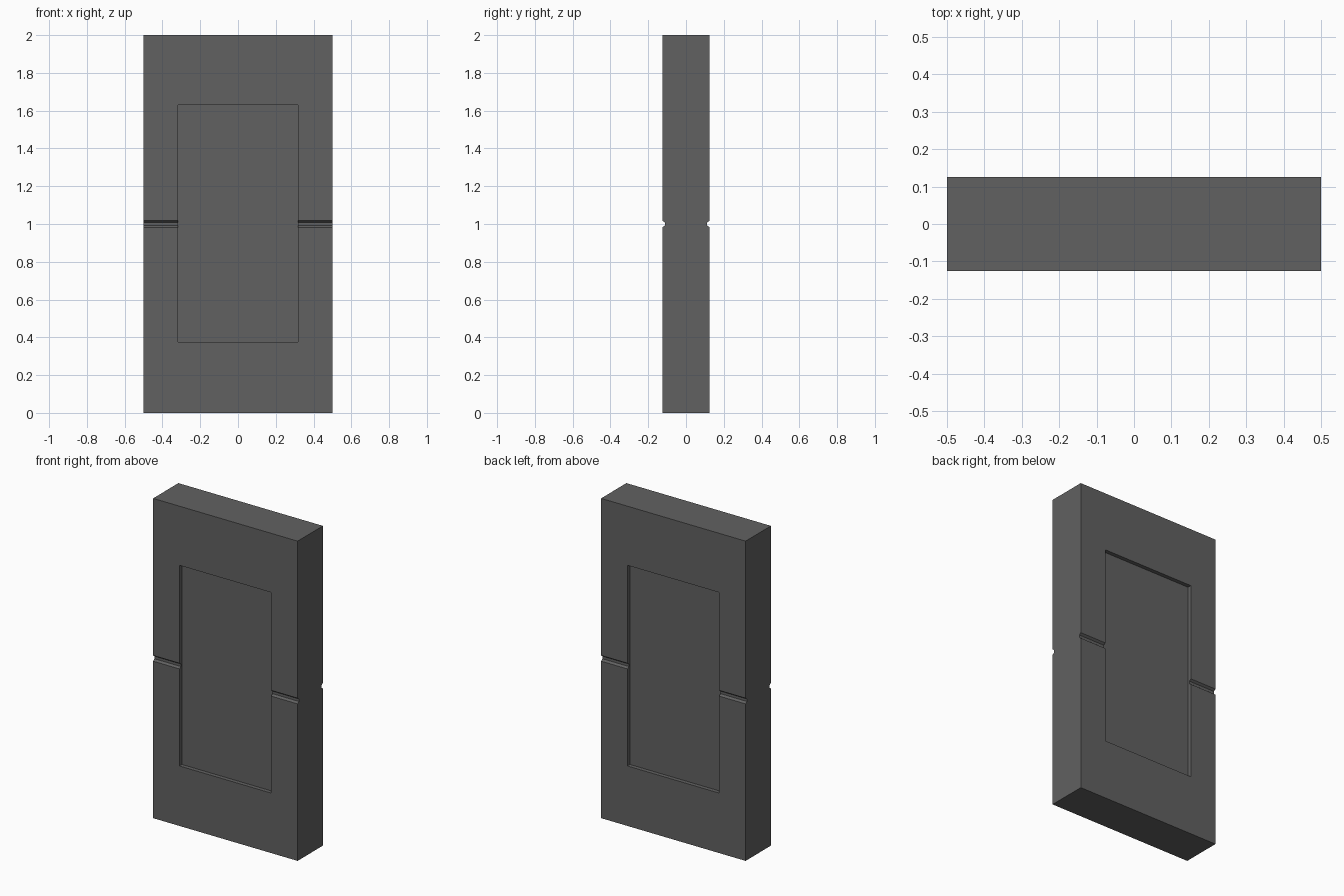
import bpy, bmesh

if "Cube" in bpy.data.objects:
    bpy.data.objects.remove(bpy.data.objects["Cube"])

W, D, H = 1.0, 0.25, 2.0
PANEL_W, PANEL_Z0, PANEL_Z1, PANEL_DEPTH = 0.635, 0.375, 1.63, 0.025
GROOVE_Z, GROOVE_DEPTH = 1.0, 0.013


def prism(name, profile, width):
    """Extrude a (y, z) profile along x, centred on x = 0."""
    bm = bmesh.new()
    face = bm.faces.new([bm.verts.new((-width / 2, y, z)) for y, z in profile])
    ext = bmesh.ops.extrude_face_region(bm, geom=[face])
    verts = [v for v in ext["geom"] if isinstance(v, bmesh.types.BMVert)]
    bmesh.ops.translate(bm, verts=verts, vec=(width, 0, 0))
    bmesh.ops.recalc_face_normals(bm, faces=bm.faces)
    mesh = bpy.data.meshes.new(name)
    bm.to_mesh(mesh)
    bm.free()
    obj = bpy.data.objects.new(name, mesh)
    bpy.context.collection.objects.link(obj)
    return obj


def carve(target, cutter):
    mod = target.modifiers.new("carve", 'BOOLEAN')
    mod.operation = 'DIFFERENCE'
    mod.solver = 'EXACT'
    mod.object = cutter
    bpy.context.view_layer.objects.active = target
    bpy.ops.object.modifier_apply(modifier=mod.name)
    bpy.data.objects.remove(cutter)


# Door slab
door = prism("door_slab", [(-D / 2, 0), (D / 2, 0), (D / 2, H), (-D / 2, H)], W)

# Same carving on the front and the back
for side in (-1, 1):
    outer, over = side * D / 2, side * (D / 2 + 0.05)

    # Recessed panel
    inner = side * (D / 2 - PANEL_DEPTH)
    carve(door, prism("panel_cutter", [(inner, PANEL_Z0), (over, PANEL_Z0),
                                       (over, PANEL_Z1), (inner, PANEL_Z1)], PANEL_W))

    # Horizontal groove with tapered walls
    floor = side * (D / 2 - GROOVE_DEPTH)
    carve(door, prism("groove_cutter", [
        (over, GROOVE_Z - 0.018), (outer, GROOVE_Z - 0.018), (floor, GROOVE_Z - 0.008),
        (floor, GROOVE_Z + 0.008), (outer, GROOVE_Z + 0.018), (over, GROOVE_Z + 0.018)], W + 0.2))

# Dark grey finish
mat = bpy.data.materials.new("dark_grey")
mat.diffuse_color = (0.12, 0.12, 0.12, 1)
mat.use_nodes = True
mat.node_tree.nodes["Principled BSDF"].inputs["Base Color"].default_value = mat.diffuse_color
door.data.materials.clear()
door.data.materials.append(mat)
